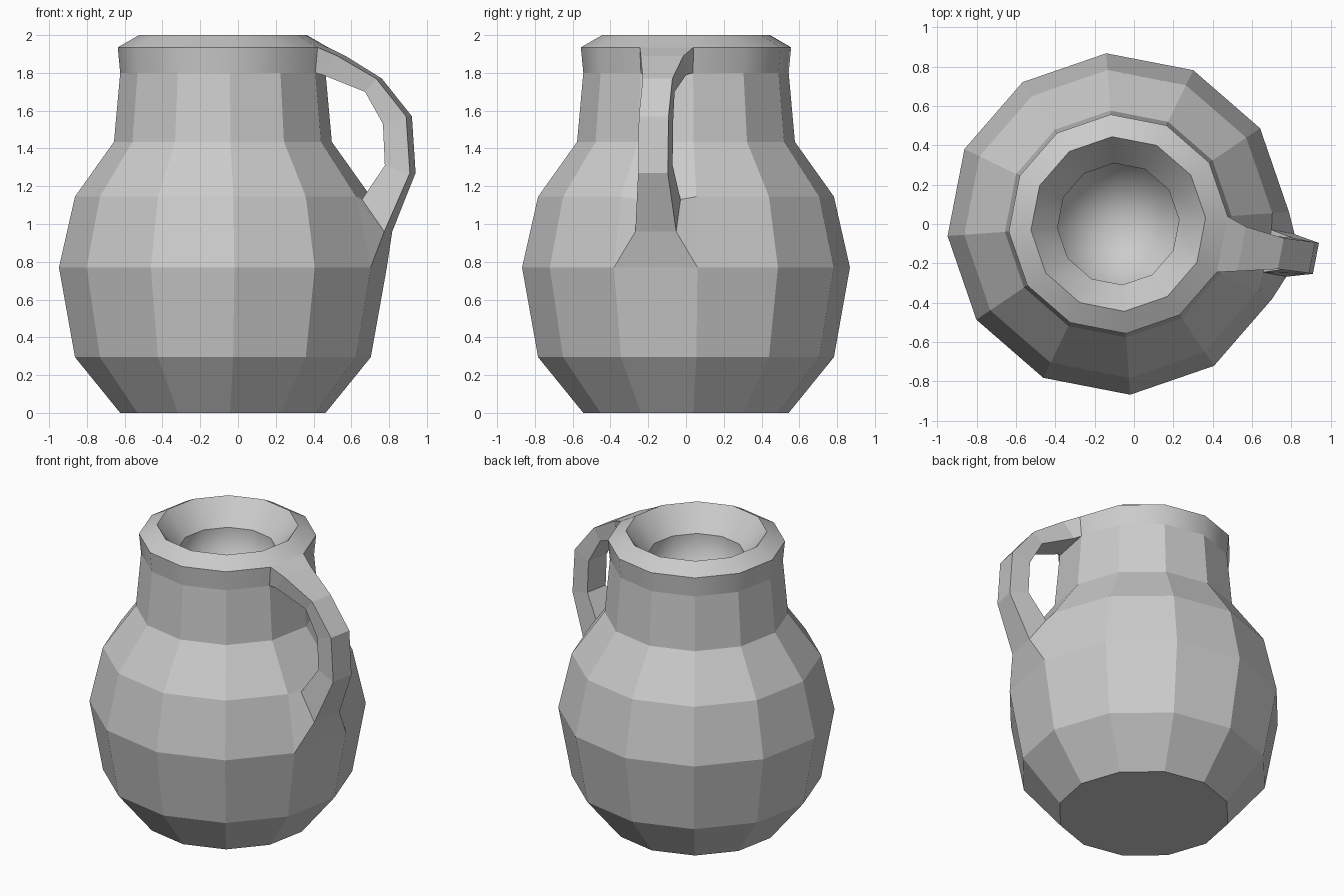
import bpy, bmesh
from math import sin, cos, radians
from mathutils import Vector

if "Cube" in bpy.data.objects:
    bpy.data.objects.remove(bpy.data.objects["Cube"], do_unlink=True)

SIDES = 12
AXIS_X = -0.08
TURN = 4            # degrees the facets are turned about the axis

clay = bpy.data.materials.new("grey clay")
clay.use_nodes = True
GREY = (0.6, 0.6, 0.6, 1)
clay.diffuse_color = GREY
clay.node_tree.nodes["Principled BSDF"].inputs["Base Color"].default_value = GREY


def ring(bm, r, z):
    """A twelve-sided loop of vertices around the jug's axis."""
    angles = [radians(TURN + i * 360 / SIDES) for i in range(SIDES)]
    return [bm.verts.new((AXIS_X + r * cos(a), r * sin(a), z)) for a in angles]


def finish(bm, name):
    bmesh.ops.recalc_face_normals(bm, faces=bm.faces)
    mesh = bpy.data.meshes.new(name)
    bm.to_mesh(mesh)
    bm.free()
    mesh.materials.append(clay)
    obj = bpy.data.objects.new(name, mesh)
    bpy.context.collection.objects.link(obj)
    return obj


# Outer wall, lip, funnel mouth and inner cup as one profile (radius, height)
profile = [(0.545, 0), (0.785, 0.295), (0.87, 0.77), (0.785, 1.145),
           (0.578, 1.435), (0.545, 1.8), (0.558, 1.935), (0.445, 2.0),
           (0.31, 1.84), (0.31, 1.62)]
BELLY, LIP = 2, 5   # bands that the handle grows out of
HANDLE_SIDE = SIDES - 1

bm = bmesh.new()
rings = [ring(bm, r, z) for r, z in profile]
bm.faces.new(rings[0])
for band, (low, high) in enumerate(zip(rings, rings[1:])):
    for i in range(SIDES):
        if band in (BELLY, LIP) and i == HANDLE_SIDE:
            continue
        j = (i + 1) % SIDES
        face = bm.faces.new((low[i], low[j], high[j], high[i]))
        face.smooth = band >= LIP
# Rounded cup floor
hub = bm.verts.new((AXIS_X, 0, 1.52))
for i in range(SIDES):
    bm.faces.new((rings[-1][i], rings[-1][(i + 1) % SIDES], hub)).smooth = True
# Crisp edges around the lip
for loop in rings[LIP:LIP + 4]:
    for i in range(SIDES):
        bm.edges.get((loop[i], loop[(i + 1) % SIDES])).smooth = False

# Handle: four-cornered sections swept from the lip face to the belly face
mid = radians(TURN - 180 / SIDES)
out = Vector((cos(mid), sin(mid), 0))
side = Vector((-sin(mid), cos(mid), 0))


def section(outer, inner, right, left):
    points = [(outer, left), (outer, right), (inner, right), (inner, left)]
    return [bm.verts.new(Vector((AXIS_X, 0, z)) + out * r + side * w)
            for (r, z), w in points]


def wall_section(low, high):
    a, b = HANDLE_SIDE, 0
    return [high[b], high[a], low[a], low[b]]


sections = [wall_section(rings[LIP], rings[LIP + 1]),
            section((0.64, 1.89), (0.56, 1.79), -0.12, 0.11),
            section((0.84, 1.77), (0.78, 1.70), -0.07, 0.09),
            section((1.00, 1.57), (0.875, 1.53), -0.06, 0.10),
            section((1.02, 1.27), (0.885, 1.31), -0.06, 0.10),
            section((0.89, 0.96), (0.77, 1.13), -0.10, 0.12)]
belly = wall_section(rings[BELLY], rings[BELLY + 1])
sections.append([belly[3], belly[2], belly[1], belly[0]])
for a, b in zip(sections, sections[1:]):
    for i in range(4):
        j = (i + 1) % 4
        bm.faces.new((a[i], a[j], b[j], b[i]))

finish(bm, "jug")
